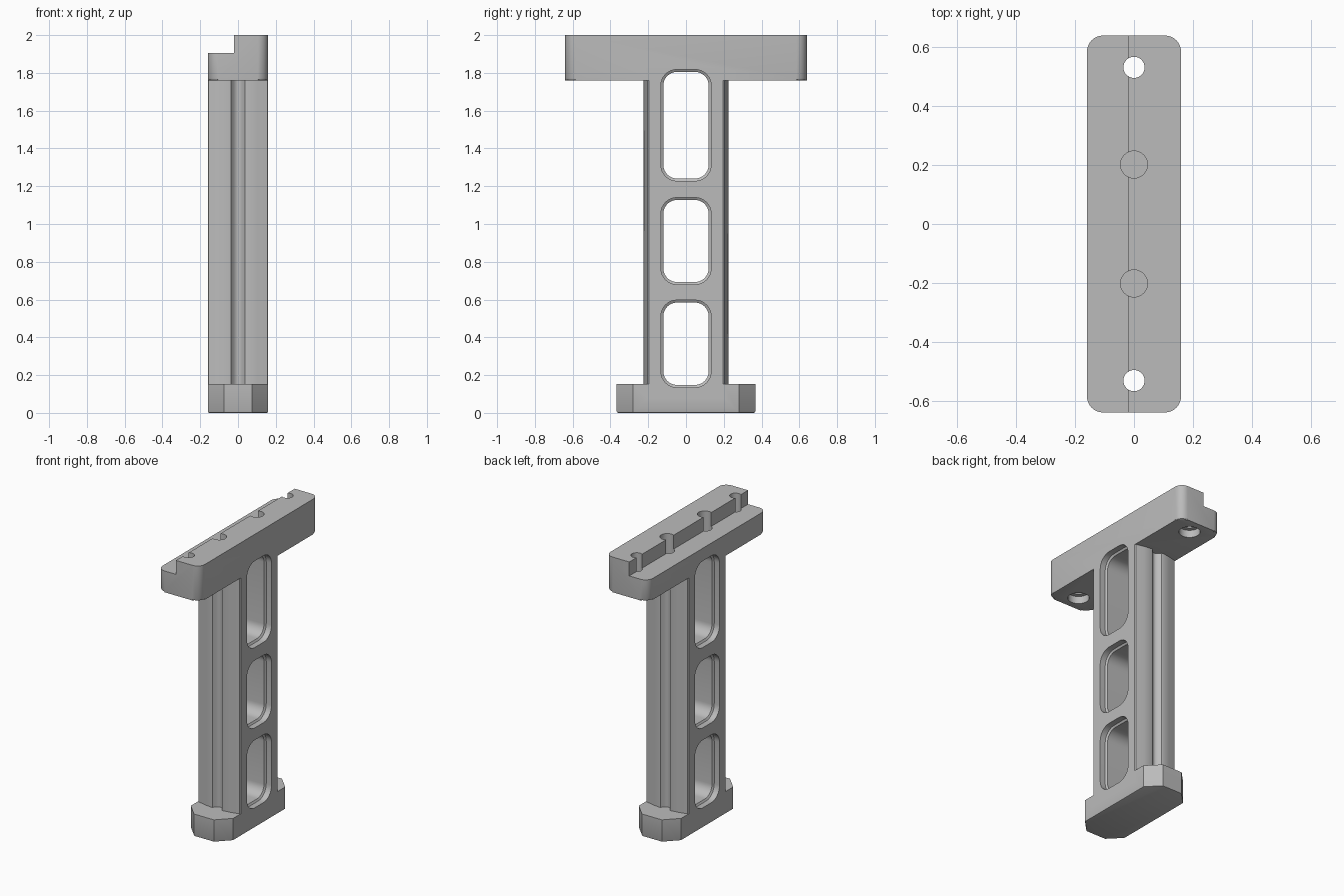
import bpy, bmesh, math
from mathutils import Matrix

if "Cube" in bpy.data.objects:
    bpy.data.objects.remove(bpy.data.objects["Cube"], do_unlink=True)

grey = bpy.data.materials.new("plain_grey")
grey.use_nodes = True
grey.diffuse_color = (0.5, 0.5, 0.5, 1)
grey.node_tree.nodes["Principled BSDF"].inputs["Base Color"].default_value = (0.5, 0.5, 0.5, 1)


def rounded(hx, hy, r, steps=8):
    """Outline of a rectangle with rounded corners (steps=1 gives chamfers)."""
    pts = []
    for q, (sx, sy) in enumerate(((1, 1), (-1, 1), (-1, -1), (1, -1))):
        for i in range(steps + 1):
            a = (q + i / steps) * math.pi / 2
            pts.append((sx * (hx - r) + r * math.cos(a), sy * (hy - r) + r * math.sin(a)))
    return pts


def circle(r, y, steps=32):
    return [(r * math.cos(math.tau * i / steps), y + r * math.sin(math.tau * i / steps))
            for i in range(steps)]


def loft(name, rings, bottom_bevel=0, matrix=None):
    """Solid through stacked outlines, each given as (points, height)."""
    bm = bmesh.new()
    loops = [[bm.verts.new((x, y, z)) for x, y in pts] for pts, z in rings]
    n = len(loops[0])
    for a, b in zip(loops, loops[1:]):
        for i in range(n):
            j = (i + 1) % n
            bm.faces.new((a[i], a[j], b[j], b[i]))
    floor = bm.faces.new(loops[0][::-1])
    bm.faces.new(loops[-1])
    if bottom_bevel:
        bmesh.ops.bevel(bm, geom=list(floor.edges), offset=bottom_bevel, segments=2,
                        profile=0.5, affect='EDGES')
    if matrix:
        bm.transform(matrix)
    bmesh.ops.recalc_face_normals(bm, faces=bm.faces)
    mesh = bpy.data.meshes.new(name)
    bm.to_mesh(mesh)
    bm.free()
    mesh.materials.append(grey)
    obj = bpy.data.objects.new(name, mesh)
    bpy.context.collection.objects.link(obj)
    return obj


def prism(name, pts, z0, z1, bevel=0):
    return loft(name, [(pts, z0), (pts, z1)], bevel)


def combine(target, tool, operation):
    mod = target.modifiers.new("join", 'BOOLEAN')
    mod.operation, mod.solver, mod.object = operation, 'EXACT', tool
    graph = bpy.context.evaluated_depsgraph_get()
    mesh = bpy.data.meshes.new_from_object(target.evaluated_get(graph))
    target.modifiers.clear()
    target.data = mesh
    bpy.data.objects.remove(tool, do_unlink=True)


# Mounting plate with a stepped top
body = prism("grip_body", rounded(0.16, 0.64, 0.055), 1.76, 2.0, 0.012)
step = prism("step_cutter", [(-0.3, -1), (-0.02, -1), (-0.02, 1), (-0.3, 1)], 1.905, 2.2)
combine(body, step, 'DIFFERENCE')

# Column: gently ridged ends, each with a rounded groove down the middle
half = [(0.16, 0.197), (0.155, 0.204), (0.10, 0.217), (0.045, 0.225), (0.036, 0.222),
        (0.022, 0.203), (0.010, 0.194), (0, 0.192)]
back = half + [(-x, y) for x, y in half[-2::-1]]
column = prism("column", back + [(-x, -y) for x, y in back], 0.08, 1.82)
combine(body, column, 'UNION')

# Foot with chamfered corners
s, c = 0.16, 0.075
corner = [(s, -0.28), (s, 0.28), (c, 0.367), (-c, 0.367)]
foot = prism("foot", corner + [(-x, -y) for x, y in corner], 0, 0.152, 0.008)
combine(body, foot, 'UNION')

# Windows through the column, each with a recessed rim on both sides
turn = Matrix(((0, 0, 1, 0), (1, 0, 0, 0), (0, 1, 0, 0), (0, 0, 0, 1)))
for low, high in ((0.135, 0.597), (0.68, 1.14), (1.228, 1.818)):
    h = (high - low) / 2
    wide, narrow = rounded(0.133, h, 0.085), rounded(0.12, h - 0.013, 0.072)
    rings = [(wide, -0.2), (wide, -0.12), (narrow, -0.112),
             (narrow, 0.112), (wide, 0.12), (wide, 0.2)]
    window = loft("window_cutter", rings, 0,
                  Matrix.Translation((0, 0, (low + high) / 2)) @ turn)
    combine(body, window, 'DIFFERENCE')

# Screw holes with counterbores below, and blind locating holes
for side in (-1, 1):
    for r, y, z0, z1 in ((0.036, 0.532, 1.6, 2.2), (0.066, 0.532, 1.6, 1.81),
                         (0.046, 0.202, 1.85, 2.2)):
        combine(body, prism("hole_cutter", circle(r, side * y), z0, z1), 'DIFFERENCE')

bpy.ops.object.select_all(action='DESELECT')
body.select_set(True)
bpy.context.view_layer.objects.active = body
bpy.ops.object.shade_smooth_by_angle(angle=math.radians(30))
